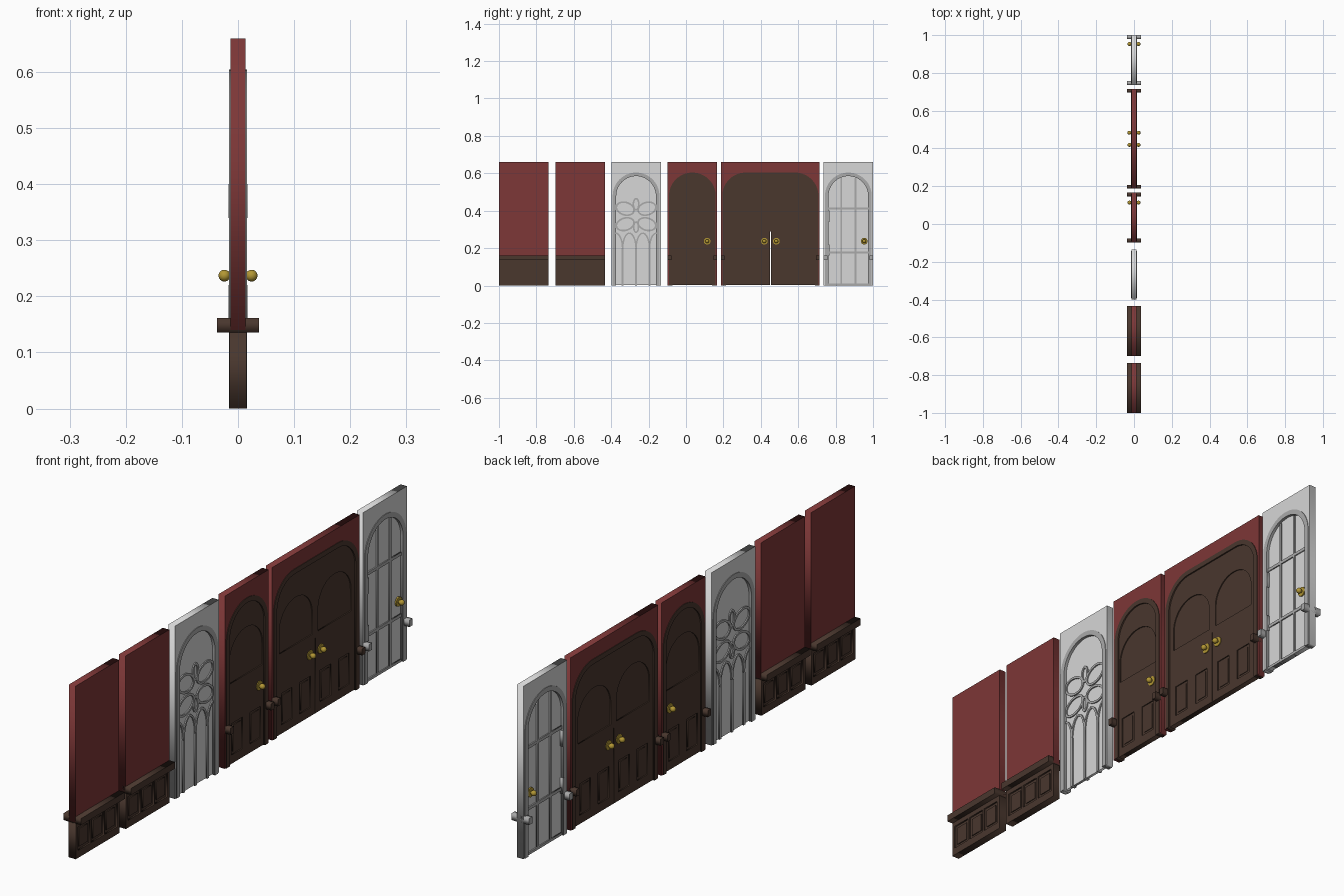
import bpy, bmesh, math
from mathutils import Vector, Matrix

if "Cube" in bpy.data.objects:
    bpy.data.objects.remove(bpy.data.objects["Cube"])


def material(name, r, g, b):
    m = bpy.data.materials.new(name)
    m.diffuse_color = (r, g, b, 1)
    m.use_nodes = True
    m.node_tree.nodes["Principled BSDF"].inputs["Base Color"].default_value = m.diffuse_color
    return m


RED = material("red_wall", 0.205, 0.038, 0.038)
WOOD = material("dark_wood", 0.067, 0.038, 0.027)
WHITE = material("pale_grey", 0.68, 0.68, 0.68)
GREY = material("mid_grey", 0.40, 0.40, 0.40)
GOLD = material("brass", 0.45, 0.31, 0.035)
# local (u, v, w) -> world (y, z, x)
TO_WALL = Matrix(((0, 0, 1, 0), (1, 0, 0, 0), (0, 1, 0, 0), (0, 0, 0, 1)))


def finish(name, bm, mat):
    bmesh.ops.remove_doubles(bm, verts=bm.verts, dist=1e-5)
    bmesh.ops.recalc_face_normals(bm, faces=bm.faces)
    me = bpy.data.meshes.new(name)
    bm.to_mesh(me)
    bm.free()
    me.materials.append(mat)
    ob = bpy.data.objects.new(name, me)
    bpy.context.collection.objects.link(ob)
    return ob


def plate(name, cy, depth, mat, outline, holes=()):
    """Flat plate in the wall plane, x from -depth to depth, with holes."""
    cu = bpy.data.curves.new(name, 'CURVE')
    cu.dimensions = '2D'
    cu.fill_mode = 'BOTH'
    cu.extrude = depth
    for pts in [outline, *holes]:
        sp = cu.splines.new('POLY')
        sp.points.add(len(pts) - 1)
        for p, (u, v) in zip(sp.points, pts):
            p.co = (u + cy, v, 0, 1)
        sp.use_cyclic_u = True
    tmp = bpy.data.objects.new(name + "_curve", cu)
    bpy.context.collection.objects.link(tmp)
    dg = bpy.context.evaluated_depsgraph_get()
    me = bpy.data.meshes.new_from_object(tmp.evaluated_get(dg))
    bm = bmesh.new()
    bm.from_mesh(me)
    bpy.data.objects.remove(tmp)
    bpy.data.curves.remove(cu)
    bpy.data.meshes.remove(me)
    bm.transform(TO_WALL)
    return finish(name, bm, mat)


def rect(u0, u1, v0, v1):
    return [(u0, v0), (u1, v0), (u1, v1), (u0, v1)]


def arch(hw, r, top, bottom=0.0, cu=0.0, n=14):
    """Upright outline with rounded top corners (a full arch when r == hw)."""
    pts = [(cu - hw, bottom), (cu + hw, bottom)]
    for s, a0 in ((1, 0), (-1, 90)):
        for i in range(n + 1):
            a = math.radians(a0 + 90 * i / n)
            p = (cu + s * (hw - r) + r * math.cos(a), top - r + r * math.sin(a))
            if math.dist(p, pts[-1]) > 1e-5:
                pts.append(p)
    return pts


def ellipse(cu, cv, ru, rv, tilt, n=28):
    c, s = math.cos(tilt), math.sin(tilt)
    out = []
    for i in range(n):
        a = 2 * math.pi * i / n
        x, y = ru * math.cos(a), rv * math.sin(a)
        out.append((cu + x * c - y * s, cv + x * s + y * c))
    return out


def strip(path, w):
    """Outline of a ribbon of width w along a path."""
    ps = [Vector(p) for p in path]
    left, right = [], []
    for i, p in enumerate(ps):
        d = (ps[min(i + 1, len(ps) - 1)] - ps[max(i - 1, 0)]).normalized()
        n = Vector((-d.y, d.x)) * w / 2
        left.append(tuple(p + n))
        right.append(tuple(p - n))
    return left + right[::-1]


def inset(r, d):
    return rect(r[0][0] + d, r[1][0] - d, r[0][1] + d, r[2][1] - d)


def knob(name, y, z):
    """Brass knob on both faces: plate, neck and ball."""
    for side in (1, -1):
        bm = bmesh.new()
        turn = Matrix.Rotation(math.pi / 2, 4, 'Y')
        for r, x0, x1 in ((0.018, 0.008, 0.0135), (0.006, 0.01, 0.022)):
            bmesh.ops.create_cone(bm, cap_ends=True, segments=20, radius1=r, radius2=r, depth=x1 - x0,
                                  matrix=Matrix.Translation((side * (x0 + x1) / 2, y, z)) @ turn)
        bmesh.ops.create_uvsphere(bm, u_segments=20, v_segments=12, radius=0.0105,
                                  matrix=Matrix.Translation((side * 0.0242, y, z)) @ turn)
        ob = finish(name, bm, GOLD)
        bpy.context.view_layer.objects.active = ob
        ob.select_set(True)
        bpy.ops.object.shade_smooth_by_angle(angle=math.radians(40))
        ob.select_set(False)


H, W = 0.66, 0.132           # wall height, half width
RAIL = (0.136, 0.1615)       # chair rail heights

# Two plain wall panels with wainscot
for cy in (-0.868, -0.566):
    plate("wall_panel", cy, 0.0135, RED, rect(-W, W, 0.14, H))
    plate("chair_rail", cy, 0.0375, WOOD, rect(-W, W, *RAIL))
    holes = [rect(c - 0.037, c + 0.037, 0.028, 0.118) for c in (-0.082, 0, 0.082)]
    plate("wainscot_frame", cy, 0.0150, WOOD, rect(-W, W, 0, 0.138), holes)
    plate("wainscot_back", cy, 0.009, WOOD, rect(-W + 0.01, W - 0.01, 0.01, 0.13))
    for h in holes:
        plate("wainscot_field", cy, 0.0125, WOOD, inset(h, 0.011))


def surround(label, cy, hw, wall_mat, trim_mat, stubs=True):
    """Wall with an arched opening, its casing and the chair rail ends."""
    outer, inner = arch(hw - 0.007, 0.125, 0.604), arch(hw - 0.026, 0.106, 0.585)
    mid = arch(hw - 0.016, 0.116, 0.595)
    # open at the floor: an inverted U
    def u_shape(big, small):
        return [big[0]] + big[:1:-1] + [big[1], small[1]] + small[2:] + [small[0]]
    plate(label + "_wall", cy, 0.0135, wall_mat, u_shape(rect_u(hw), mid))
    plate(label + "_casing", cy, 0.0158, trim_mat, u_shape(outer, inner))
    if stubs:
        for s in (-1, 1):
            a, b = sorted((s * hw, s * (hw - 0.02)))
            plate(label + "_rail_end", cy, 0.0375, trim_mat, rect(a, b, *RAIL))


def rect_u(hw):
    return rect(-hw, hw, 0, H)


def door(label, cy, hw, leaves, gap=()):
    """Wooden door with arched upper fields and two lower fields per leaf."""
    holes = []
    for c in leaves:
        holes.append((arch(0.1, 0.098, 0.49, 0.31, c), arch(0.105, 0.103, 0.495, 0.305, c)))
        for s in (-1, 1):
            r = rect(c + s * 0.055 - 0.033, c + s * 0.055 + 0.033, 0.035, 0.155)
            holes.append((r, inset(r, -0.004)))
            plate(label + "_lower_field", cy, 0.009, WOOD, inset(r, 0.010))
    plate(label + "_leaf", cy, 0.0105, WOOD, arch(hw - 0.024, 0.108, 0.587, 0.002),
          [h[0] for h in holes] + list(gap))
    for h in holes:
        plate(label + "_panel", cy, 0.0065, WOOD, h[1])


# Single and double wooden doors
surround("single_door", 0.034, W, RED, WOOD)
door("single_door", 0.034, W, [0])
knob("single_door_knob", 0.113, 0.237)
surround("double_door", 0.451, 2 * W, RED, WOOD)
door("double_door", 0.451, 2 * W, [-0.117, 0.117], [rect(-0.0025, 0.0025, 0.004, 0.29)])
for s in (-1, 1):
    knob("double_door_knob", 0.451 + s * 0.032, 0.237)

# Arched window with flower tracery
cy = -0.267
surround("window", cy, W, WHITE, GREY, stubs=False)
plate("window_glass", cy, 0.005, WHITE, arch(0.11, 0.11, 0.588, 0.002))
petals = [(0, 0.435, 0.019, 0.034, 0), (0, 0.312, 0.017, 0.032, 0)]
for s in (-1, 1):
    petals += [(s * 0.058, 0.411, 0.053, 0.038, s * 0.3), (s * 0.058, 0.328, 0.053, 0.037, -s * 0.3)]
for u, v, ru, rv, t in petals:
    plate("window_petal", cy, 0.0095, GREY, ellipse(u, v, ru, rv, t),
          [ellipse(u, v, ru - 0.009, rv - 0.009, t)])
for u in (-0.072, 0, 0.072):
    plate("window_mullion", cy, 0.0095, GREY, rect(u - 0.005, u + 0.005, 0, 0.2))
    for s in (-1, 1):
        curve = [(u + s * 0.036 * (1 - math.cos(a)), 0.195 + 0.085 * math.sin(a))
                 for a in (i * math.pi / 16 for i in range(9))]
        plate("window_tracery_arch", cy, 0.0095, GREY, strip(curve, 0.008))

# Glazed pale door
cy = 0.868
surround("glazed_door", cy, W, WHITE, GREY)
plate("glazed_door_glass", cy, 0.005, WHITE, arch(0.11, 0.11, 0.588, 0.002))
for u in (-0.038, 0.038):
    plate("glazed_door_upright", cy, 0.0095, GREY, rect(u - 0.005, u + 0.005, 0, 0.575))
for z in (0.177, 0.412):
    plate("glazed_door_crossbar", cy, 0.0095, GREY, rect(-0.108, 0.108, z - 0.006, z + 0.006))
plate("glazed_door_bottom_rail", cy, 0.0095, GREY, rect(-0.108, 0.108, 0, 0.01))
for z in (0.19, 0.37):
    plate("glazed_door_hinge", cy, 0.0165, GREY, rect(-0.109, -0.102, z - 0.03, z + 0.03))
knob("glazed_door_knob", 0.953, 0.237)
